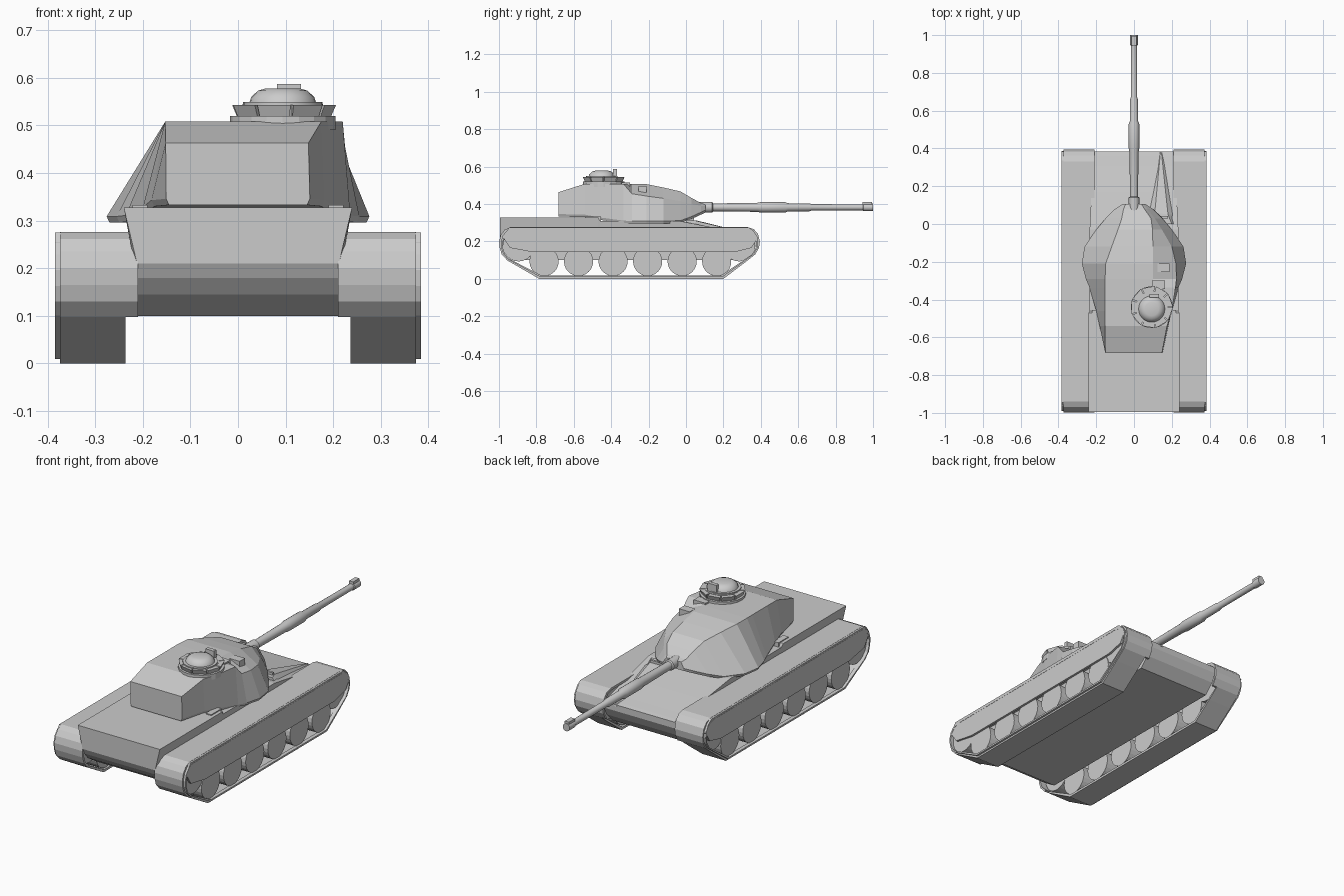
import bpy, bmesh
from math import pi, sin, cos

if "Cube" in bpy.data.objects:
    bpy.data.objects.remove(bpy.data.objects["Cube"])


def finish(name, bm):
    bmesh.ops.recalc_face_normals(bm, faces=bm.faces)
    me = bpy.data.meshes.new(name)
    bm.to_mesh(me)
    bm.free()
    ob = bpy.data.objects.new(name, me)
    bpy.context.collection.objects.link(ob)
    return ob


def loft(name, rings, caps=True, closed=False):
    """Skin a list of equal-length point rings."""
    bm = bmesh.new()
    vs = [[bm.verts.new(p) for p in r] for r in rings]
    n = len(vs[0])
    pairs = list(zip(vs, vs[1:])) + ([(vs[-1], vs[0])] if closed else [])
    for a, b in pairs:
        for i in range(n):
            j = (i + 1) % n
            bm.faces.new((a[i], a[j], b[j], b[i]))
    if caps and not closed:
        bm.faces.new(vs[0])
        bm.faces.new(vs[-1])
    return finish(name, bm)


def box(name, x0, x1, y0, y1, z0, z1):
    return loft(name, [[(x0, y0, z), (x1, y0, z), (x1, y1, z), (x0, y1, z)] for z in (z0, z1)])


def plate(name, outline, x0, x1):
    return loft(name, [[(x, y, z) for y, z in outline] for x in (x0, x1)])


def lathe(name, profile, centre, axis, sides=24, smooth=False):
    """Turn (radius, distance) pairs round the x, y or z axis."""
    cx, cy, cz = centre
    rings = []
    for r, d in profile:
        ring = []
        for i in range(sides):
            a, b = r * cos(2 * pi * i / sides), r * sin(2 * pi * i / sides)
            p = {'x': (d, a, b), 'y': (a, d, b), 'z': (a, b, d)}[axis]
            ring.append((p[0] + cx, p[1] + cy, p[2] + cz))
        rings.append(ring)
    ob = loft(name, rings)
    if smooth:
        bpy.ops.object.select_all(action='DESELECT')
        ob.select_set(True)
        bpy.context.view_layer.objects.active = ob
        bpy.ops.object.shade_smooth_by_angle()
    return ob


def mirror(ob):
    ob.modifiers.new("Mirror", 'MIRROR')
    return ob


# Hull: sections of (y, bottom z, top z, top half width)
hull = []
for y, zb, zt, w in [(-0.995, .21, .328, .24), (-.98, .18, .328, .24), (-.95, .145, .328, .24),
                     (-.88, .10, .328, .24), (-.47, .10, .328, .24), (-.46, .10, .31, .235),
                     (-.03, .10, .308, .235), (.17, .10, .27, .225), (.31, .10, .242, .217),
                     (.36, .15, .233, .214), (.383, .195, .228, .213)]:
    zm = min(max(.18, zb + .004), zt - .004)
    hull.append([(-.213, y, zb), (.213, y, zb), (.213, y, zm),
                 (w, y, zt), (-w, y, zt), (-.213, y, zm)])
loft("hull", hull)
mirror(box("deck_ledge", .19, .222, -.54, -.455, .30, .333))

# Driver hump and visor
loft("driver_hump", [[(.06, .0, .27), (.235, .0, .27), (.20, .0, .316), (.09, .0, .318)],
                     [(.06, .08, .27), (.235, .05, .27), (.18, .05, .311), (.11, .06, .311)],
                     [(.135, .385, .22), (.15, .385, .22), (.145, .38, .232), (.14, .38, .232)]])
box("driver_visor", .11, .18, .03, .042, .30, .325)

# Track belts: rounded outline in (y, z), hollow inside
TRACK = [(-.785, 0), (.20, 0), (.31, .083), (.37, .13), (.39, .165), (.395, .20), (.385, .24),
         (.362, .266), (.33, .276), (-.94, .276), (-.97, .262), (-.99, .235), (-.999, .20),
         (-.996, .165), (-.985, .13), (-.955, .098)]


def shrink(d):
    return [(-.302 + (y + .302) * (1 - d / .697), .138 + (z - .138) * (1 - d / .138)) for y, z in TRACK]


def belt(name, x0, x1, d0, d1):
    a, b = shrink(d0), shrink(d1)
    rings = [[(x, y, z) for y, z in o] for x, o in ((x0, a), (x1, a), (x1, b), (x0, b))]
    return mirror(loft(name, rings, closed=True))


belt("track", .236, .374, 0, .012)
belt("track_rim", .365, .385, .009, .018)

# Curved guard bridging the gap between hull and track, open below
mirror(plate("track_guard", TRACK[3:] + shrink(.012)[:2:-1], .21, .24))

# Side skirts
mirror(plate("side_skirt", [(-.82, .143), (.26, .143), (.35, .165), (.385, .22), (.36, .258), (.335, .275),
                            (-.945, .275), (-.98, .225), (-.94, .165)], .372, .384))

# Road wheels and end wheels
for i in range(6):
    mirror(lathe("road_wheel_%d" % (i + 1), [(.078, .242), (.078, .372)],
                 (0, -.759 + i * .1846, .093), 'x'))
for name, y in (("drive_wheel", -.895), ("idler_wheel", .285)):
    mirror(lathe(name, [(.085, .242), (.085, .368)], (0, y, .178), 'x'))

# Turret: (y, bottom z, lower half width, roof z, left x, fold x, right x, right z)
# The roof falls away to the right ahead of the cupola.
turret = []
for y, zb, w, zt, xl, xm, xr, zr in [(-.682, .333, .151, .463, -.152, .10, .148, .463),
                                     (-.54, .33, .182, .508, -.153, .10, .175, .508),
                                     (-.46, .315, .20, .508, -.153, .10, .20, .508),
                                     (-.335, .298, .236, .508, -.153, .10, .22, .508),
                                     (-.29, .296, .255, .508, -.153, .10, .225, .455),
                                     (-.21, .296, .276, .506, -.15, .10, .222, .442),
                                     (-.12, .296, .262, .488, -.118, .10, .20, .43),
                                     (-.03, .298, .20, .467, -.085, .098, .148, .415),
                                     (.03, .32, .15, .432, -.065, .09, .11, .40),
                                     (.08, .343, .10, .405, -.055, .055, .07, .39),
                                     (.105, .355, .06, .398, -.045, .04, .05, .388)]:
    e = zb + .013
    turret.append([(-w + .006, y, zb), (w - .006, y, zb), (w, y, e), (xr, y, zr),
                   (xm, y, zt), (xl, y, zt), (-w, y, e)])
loft("turret", turret)
lathe("turret_ring", [(.20, .29), (.20, .32)], (0, -.21, 0), 'z', 32)
box("roof_sight", .125, .188, -.255, -.21, .445, .497)

# Gun: stepped barrel with sleeve and muzzle collar
lathe("gun_barrel", [(.028, .07), (.028, .14), (.021, .145), (.024, .38), (.028, .40), (.028, .53),
                     (.022, .545), (.021, .66), (.017, .67), (.016, .945), (.02, .948), (.02, 1.0)],
      (0, 0, .382), 'y', 16, True)
box("muzzle_block", -.012, .012, .945, .995, .395, .411)

# Commander's cupola
CUP = (.094, -.44, 0)
lathe("cupola_base", [(.111, .49), (.111, .52)], CUP, 'z', 20)
lathe("cupola_collar", [(.085, .518), (.085, .545)], CUP, 'z', 20)
for i in range(9):
    a0, a1 = 2 * pi * (i + .04) / 9, 2 * pi * (i + .96) / 9
    loft("cupola_periscope_%d" % (i + 1),
         [[(CUP[0] + r * cos(a), CUP[1] + r * sin(a), z) for r, a in
           ((.07, a0), (ro, a0), (ro, a1), (.07, a1))]
          for ro, z in ((.102, .52), (.112, .543))])
lathe("cupola_dome", [(.084, .543), (.084, .549), (.07, .549), (.066, .56), (.052, .573), (.036, .578)],
      (.094, -.45, 0), 'z', 24, True)
box("cupola_sight", .082, .132, -.39, -.37, .545, .587)
box("cupola_front_block", .095, .165, -.345, -.30, .47, .516)
